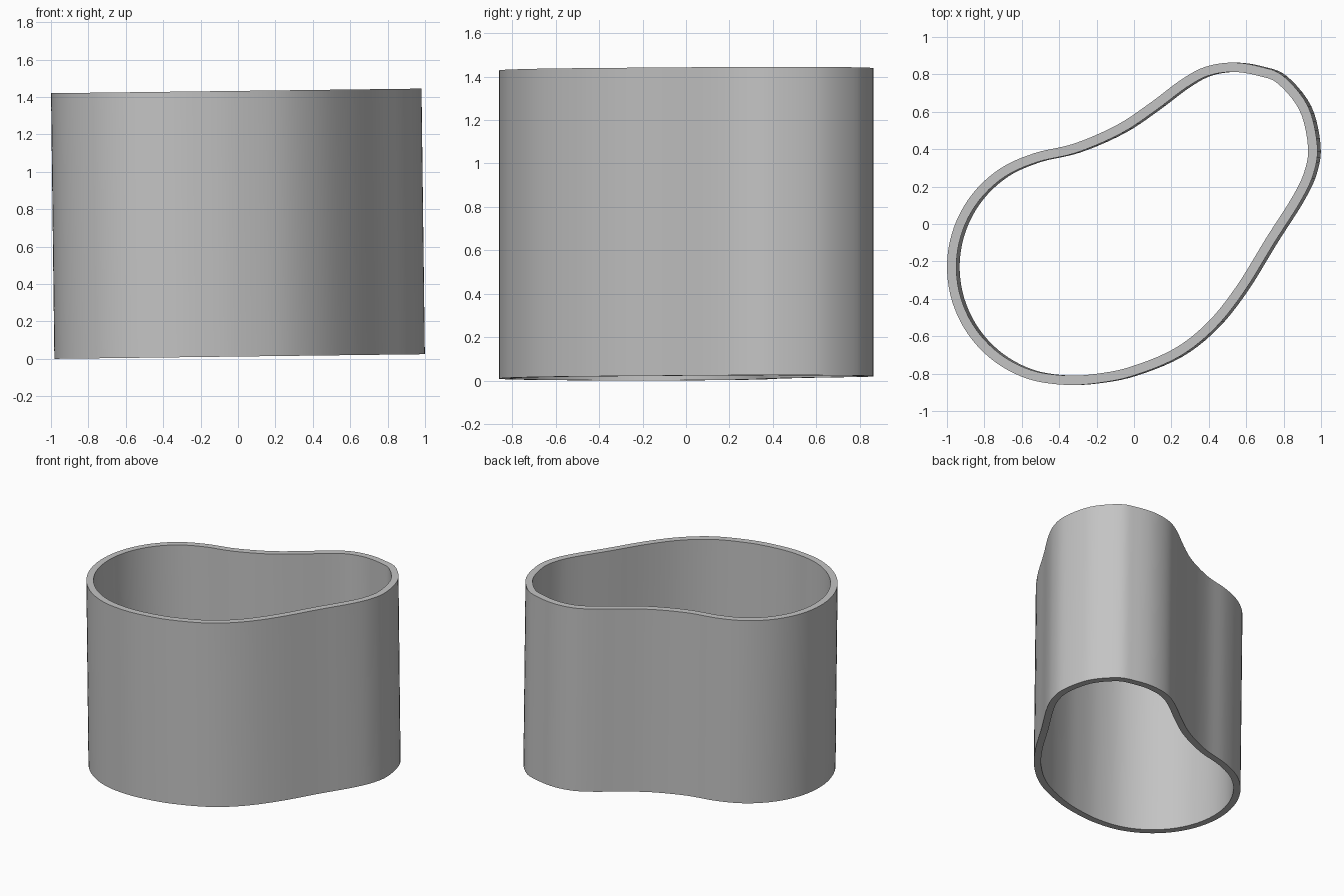
import bpy, bmesh, math
from mathutils import Vector, Matrix

cube = bpy.data.objects.get("Cube")
if cube:
    bpy.data.objects.remove(cube, do_unlink=True)

HEIGHT, WALL, TILT, STEPS = 1.42, 0.05, 0.0125, 5

# Material
grey = bpy.data.materials.new("plain grey")
grey.use_nodes = True
colour = (0.55, 0.55, 0.55, 1)
grey.diffuse_color = colour
grey.node_tree.nodes["Principled BSDF"].inputs["Base Color"].default_value = colour


def arc(centre, radius, start, end, count):
    angles = [math.radians(start + (end - start) * i / count) for i in range(count + 1)]
    return [Vector((centre[0] + radius * math.cos(a), centre[1] + radius * math.sin(a)))
            for a in angles]


def smooth_loop(points, steps):
    """Closed Catmull-Rom curve through the points."""
    n, result = len(points), []
    for i in range(n):
        a, b, c, d = (points[(i + k) % n] for k in (-1, 0, 1, 2))
        for s in range(steps):
            t = s / steps
            result.append((2 * b + (c - a) * t + (2 * a - 5 * b + 4 * c - d) * t ** 2
                           + (3 * b - a - 3 * c + d) * t ** 3) / 2)
    return result


def inset_loop(points, distance):
    """Shift a counter-clockwise loop inward."""
    result = []
    for i, p in enumerate(points):
        along = (points[(i + 1) % len(points)] - points[i - 1]).normalized()
        result.append(p + Vector((-along.y, along.x)) * distance)
    return result


# Pear-shaped outline: large round lobe, then the lower flank, small lobe and upper flank
outline = arc((-0.37, -0.23), 0.63, 105, 270, 9)
outline += [Vector(p) for p in (
    (-0.19, -0.85), (0, -0.81), (0.24, -0.71), (0.43, -0.56), (0.59, -0.36),
    (0.75, -0.1), (0.89, 0.12), (0.96, 0.27), (0.98, 0.42), (0.93, 0.63),
    (0.8, 0.79), (0.68, 0.84), (0.53, 0.863), (0.38, 0.84), (0.25, 0.77),
    (0.09, 0.65), (-0.09, 0.53), (-0.32, 0.43))]
outer = smooth_loop(outline, STEPS)
inner = inset_loop(outer, WALL)

# Open tube wall: outer bottom, outer top, inner top and inner bottom rings
bm = bmesh.new()
rings = [[bm.verts.new((p.x + HEIGHT * TILT, p.y, z)) for p in loop]
         for loop, z in ((outer, 0), (outer, HEIGHT), (inner, HEIGHT), (inner, 0))]
count = len(outer)
for k in range(4):
    low, high = rings[k], rings[(k + 1) % 4]
    for i in range(count):
        j = (i + 1) % count
        bm.faces.new((low[i], low[j], high[j], high[i]))

# Slight lean of the whole tube, resting on the ground
bm.transform(Matrix.Translation((0, 0, TILT)) @ Matrix.Rotation(-TILT, 4, "Y"))
bmesh.ops.recalc_face_normals(bm, faces=bm.faces)
mesh = bpy.data.meshes.new("tube_wall")
bm.to_mesh(mesh)
bm.free()
mesh.materials.append(grey)
tube = bpy.data.objects.new("tube_wall", mesh)
bpy.context.collection.objects.link(tube)
bpy.context.view_layer.objects.active = tube
tube.select_set(True)
bpy.ops.object.shade_smooth_by_angle(angle=math.radians(30))
